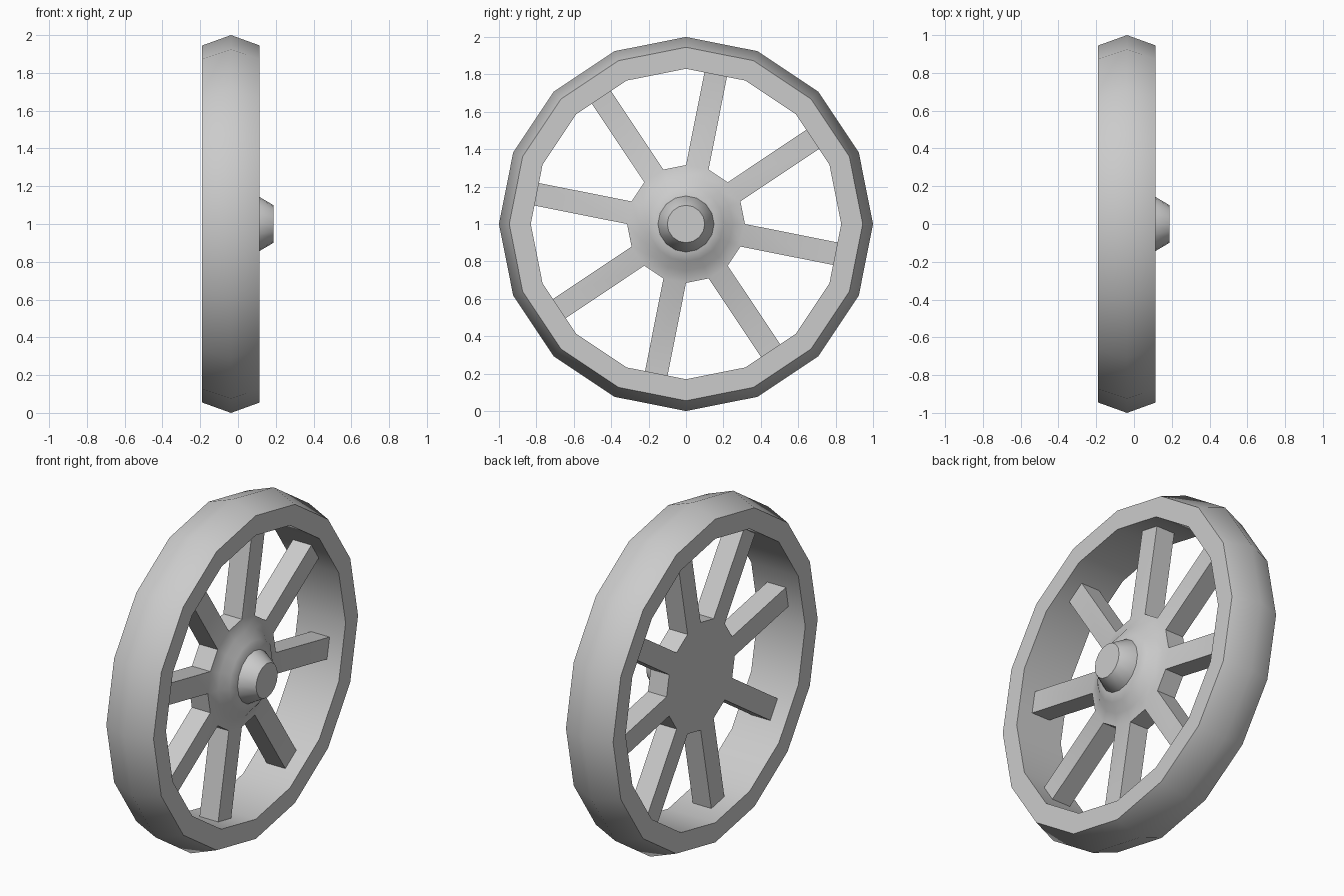
import bpy, bmesh, math
from mathutils import Vector

if "Cube" in bpy.data.objects:
    bpy.data.objects.remove(bpy.data.objects["Cube"])

SIDES = 16
CENTER = Vector((0, 0, 1))


def ring(bm, x, r):
    return [bm.verts.new((x, r * math.cos(2 * math.pi * k / SIDES),
                          r * math.sin(2 * math.pi * k / SIDES)))
            for k in range(SIDES)]


def lathe(bm, profile, closed=False):
    """Spin (x, radius) points round the x axis; cap the ends if open."""
    rings = [ring(bm, x, r) for x, r in profile]
    pairs = list(zip(rings, rings[1:]))
    if closed:
        pairs.append((rings[-1], rings[0]))
    else:
        bm.faces.new(rings[0])
        bm.faces.new(rings[-1])
    strips = []
    for a, b in pairs:
        strips.append([bm.faces.new((a[k], a[(k + 1) % SIDES],
                                     b[(k + 1) % SIDES], b[k]))
                       for k in range(SIDES)])
    bmesh.ops.recalc_face_normals(bm, faces=bm.faces)
    return strips


def finish(bm, name):
    bmesh.ops.recalc_face_normals(bm, faces=bm.faces)
    mesh = bpy.data.meshes.new(name)
    bm.to_mesh(mesh)
    bm.free()
    ob = bpy.data.objects.new(name, mesh)
    ob.location = CENTER
    bpy.context.collection.objects.link(ob)
    bpy.ops.object.select_all(action='DESELECT')
    ob.select_set(True)
    bpy.context.view_layer.objects.active = ob
    bpy.ops.object.shade_smooth_by_angle(angle=math.radians(41))
    return ob


# Rim with a crowned outer tread
bm = bmesh.new()
lathe(bm, [(-0.19, 0.83), (-0.19, 0.945), (-0.037, 1.0),
           (0.115, 0.945), (0.115, 0.83)], closed=True)
finish(bm, "wheel_rim")

# Hub: flat back, bell-shaped front
bm = bmesh.new()
strips = lathe(bm, [(-0.095, 0.315), (0.025, 0.315), (0.045, 0.25),
                    (0.085, 0.2), (0.102, 0.15)])

# Spokes: every other hub side pulled straight out to the rim
for f in strips[0][1::2]:
    n = f.normal.copy()
    reach = 0.816 - f.calc_center_median().dot(n)
    new = bmesh.ops.extrude_face_region(bm, geom=[f])["geom"]
    bmesh.ops.translate(bm, vec=n * reach,
                        verts=[g for g in new if isinstance(g, bmesh.types.BMVert)])
    if f.is_valid:
        bm.faces.remove(f)
finish(bm, "hub_and_spokes")

# Axle cap
bm = bmesh.new()
lathe(bm, [(0.09, 0.15), (0.102, 0.15), (0.187, 0.1)])
finish(bm, "axle_cap")
